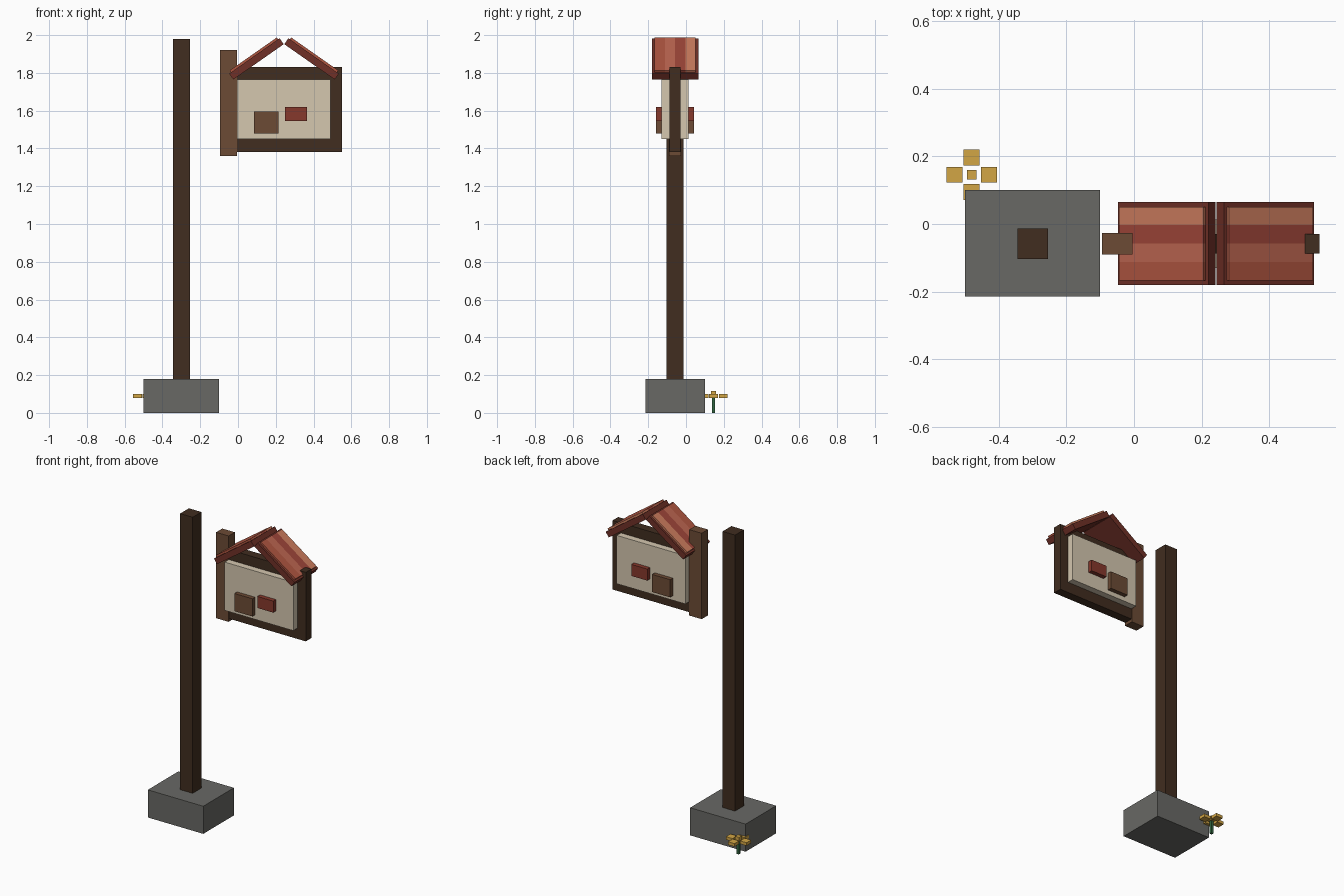
import bpy
from mathutils import Matrix, Vector
from math import atan2

if "Cube" in bpy.data.objects:
    bpy.data.objects.remove(bpy.data.objects["Cube"])

YC = -0.058  # centre plane of the sign in y


def mat(name, rgb):
    m = bpy.data.materials.new(name)
    m.diffuse_color = (*rgb, 1)
    m.use_nodes = True
    m.node_tree.nodes["Principled BSDF"].inputs["Base Color"].default_value = m.diffuse_color
    return m


DARK = mat("dark_wood", (0.052, 0.026, 0.014))
WOOD = mat("wood", (0.15, 0.07, 0.035))
STONE = mat("stone", (0.14, 0.14, 0.13))
CREAM = mat("cream", (0.66, 0.57, 0.43))
RED = mat("red", (0.24, 0.04, 0.025))
TRIM = mat("roof_trim", (0.16, 0.03, 0.02))
TILES = [mat("tile_%d" % i, c) for i, c in enumerate(
    [(0.42, 0.09, 0.05), (0.50, 0.13, 0.08), (0.34, 0.06, 0.04), (0.60, 0.20, 0.11)])]
GOLD = mat("gold", (0.65, 0.38, 0.06))
GREEN = mat("green", (0.03, 0.13, 0.05))


def box(name, x, y, z, material, M=Matrix()):
    """Box from (min, max) ranges on each axis, optionally transformed."""
    me = bpy.data.meshes.new(name)
    v = [M @ Vector((a, b, c)) for a in x for b in y for c in z]
    f = [(0, 1, 3, 2), (4, 6, 7, 5), (0, 4, 5, 1), (2, 3, 7, 6), (0, 2, 6, 4), (1, 5, 7, 3)]
    if M.determinant() < 0:
        f = [q[::-1] for q in f]
    me.from_pydata(v, [], f)
    me.materials.append(material)
    ob = bpy.data.objects.new(name, me)
    bpy.context.collection.objects.link(ob)
    return ob


def mid(h):
    return (YC - h, YC + h)


# Stone base and tall post
box("base", (-0.50, -0.10), (-0.215, 0.10), (0, 0.18), STONE)
box("post", (-0.345, -0.255), mid(0.045), (0.18, 1.98), DARK)

# Sign: side bracket, frame board, panel and raised plaques on both faces
box("side_bracket", (-0.095, -0.005), mid(0.032), (1.36, 1.92), WOOD)
box("sign_frame", (-0.005, 0.55), mid(0.029), (1.38, 1.83), DARK)
box("sign_panel", (-0.005, 0.49), mid(0.072), (1.45, 1.765), CREAM)
for side, s in (("front", -1), ("back", 1)):
    y = sorted((YC + s * 0.072, YC + s * 0.10))
    box(side + "_brown_plaque", (0.085, 0.215), y, (1.48, 1.595), WOOD)
    box(side + "_red_plaque", (0.25, 0.365), y, (1.545, 1.62), RED)

# Gable roof: sloped board with four proud tile strips, mirrored about the ridge
low, high = Vector((-0.025, 0, 1.765)), Vector((0.242, 0, 1.952))
d = high - low
L = d.length
slope = Matrix.Translation(low) @ Matrix.Rotation(-atan2(d.z, d.x), 4, 'Y')
RIDGE = 0.2435
flip = Matrix.Translation((2 * RIDGE, 0, 0)) @ Matrix.Diagonal((-1, 1, 1, 1))
for side, M in (("left", slope), ("right", flip @ slope)):
    box(side + "_roof_board", (0, L), mid(0.123), (0, 0.038), TRIM, M)
    for i, t in enumerate(TILES):
        y0 = YC - 0.109 + i * 0.0545
        box("%s_roof_tile_%d" % (side, i), (0.012, L - 0.01), (y0, y0 + 0.0545),
            (0.038, 0.05), t, M)

# Flower beside the base
FX, FY = -0.481, 0.146
box("flower_stem", (FX - 0.008, FX + 0.008), (FY - 0.008, FY + 0.008), (0, 0.085), GREEN)
box("flower_centre", (FX - 0.014, FX + 0.014), (FY - 0.014, FY + 0.014), (0.085, 0.115), GOLD)
for i, (dx, dy) in enumerate([(1, 0), (-1, 0), (0, 1), (0, -1)]):
    px, py = FX + dx * 0.051, FY + dy * 0.051
    box("petal_%d" % i, (px - 0.0235, px + 0.0235), (py - 0.0235, py + 0.0235),
        (0.08, 0.10), GOLD)
